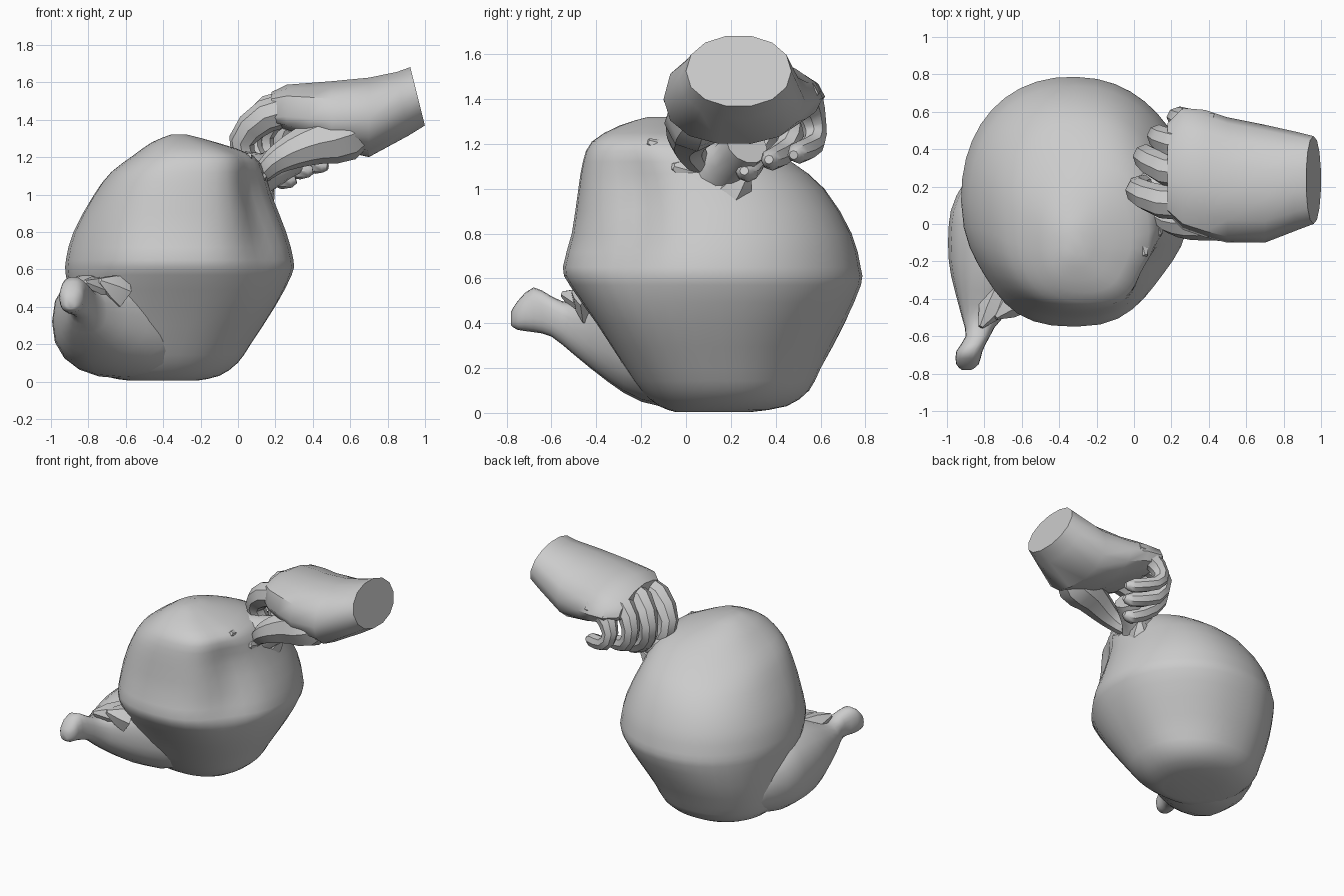
import bpy, bmesh
from math import sin, cos, pi, exp, atan2
from mathutils import Vector as V

if "Cube" in bpy.data.objects:
    bpy.data.objects.remove(bpy.data.objects["Cube"])


def smooth(rows, steps):
    """Catmull-Rom interpolation of rows of numbers."""
    out = []
    for i in range(len(rows) - 1):
        a, b, c, d = (rows[max(0, min(len(rows) - 1, i + k))] for k in (-1, 0, 1, 2))
        for s in range(steps):
            t = s / steps
            out.append([q + .5 * t * (r - p + t * (2 * p - 5 * q + 4 * r - u + t * (3 * (q - r) + u - p)))
                        for p, q, r, u in zip(a, b, c, d)])
    return out + [list(rows[-1])]


def skin(name, rings, angle=40):
    """Join rings of points into a closed surface."""
    bm = bmesh.new()
    vr = [[bm.verts.new(p) for p in r] for r in rings]
    n = len(vr[0])
    for a, b in zip(vr, vr[1:]):
        for i in range(n):
            bm.faces.new((a[i], a[(i + 1) % n], b[(i + 1) % n], b[i]))
    bm.faces.new(vr[0])
    bm.faces.new(vr[-1])
    bmesh.ops.recalc_face_normals(bm, faces=bm.faces)
    me = bpy.data.meshes.new(name)
    bm.to_mesh(me)
    bm.free()
    ob = bpy.data.objects.new(name, me)
    bpy.context.collection.objects.link(ob)
    bpy.ops.object.select_all(action='DESELECT')
    ob.select_set(True)
    bpy.context.view_layer.objects.active = ob
    bpy.ops.object.shade_smooth_by_angle(angle=angle * pi / 180)
    return ob


def oval(n, power, k):
    a = 2 * pi * k / n
    f = lambda c: (abs(c) ** (2 / power)) * (1 if c > 0 else -1)
    return f(cos(a)), f(sin(a))


def tube(name, rows, sides=8, steps=2):
    """Round tube through rows of x, y, z, radius with rounded-off tips."""
    rows = smooth(rows, steps)
    pts = [V(r[:3]) for r in rows]
    rings = []
    for i, p in enumerate(pts):
        d = (pts[min(i + 1, len(pts) - 1)] - pts[max(i - 1, 0)]).normalized()
        u = d.cross(V((.05, 1, .1))).normalized()
        w = d.cross(u)
        rings.append([p + rows[i][3] * (u * cos(2 * pi * k / sides) + w * sin(2 * pi * k / sides))
                      for k in range(sides)])
    return skin(name, rings)


def bump(v, centre, width):
    return exp(-((v - centre) / width) ** 2)


# sack body: height, x range, y range; dents and bulges by (angle, width, height, width, amount)
body = [(0.005, -.58, -.22, -.05, .3), (.03, -.72, -.1, -.12, .45), (.1, -.82, 0, -.2, .55),
        (.2, -.86, .07, -.27, .6), (.4, -.89, .2, -.4, .7), (.57, -.92, .29, -.52, .78),
        (.65, -.92, .3, -.55, .78), (.8, -.88, .26, -.51, .74), (1.0, -.77, .18, -.48, .62),
        (1.12, -.68, .14, -.46, .48), (1.21, -.56, .08, -.42, .32), (1.28, -.46, -.12, -.3, .13),
        (1.32, -.36, -.27, -.17, -.03)]
dents = [(-.6, .3, 1.0, .27, -.14), (-.75, .4, .68, .2, -.09), (-2.5, .35, .65, .25, -.06),
         (.8, .5, .25, .25, -.05), (.8, .5, .65, .25, -.025), (2.2, .6, .36, .17, .05),
         (2.2, .6, 1.15, .12, -.07)]
rings = []
for z, x0, x1, y0, y1 in smooth(body, 2):
    ring = []
    for k in range(40):
        c, s = oval(40, 2.4 if k > 20 else 2.2, k)
        ang = atan2(s, c)
        g = 1 + sum(m * bump(ang, a, aw) * bump(z, h, hw) for a, aw, h, hw, m in dents)
        ring.append(((x0 + x1) / 2 + (x1 - x0) / 2 * c * g, (y0 + y1) / 2 + (y1 - y0) / 2 * s * g, z))
    rings.append(ring)
skin("sack_body", rings, 60)

# tied corner of the sack: y, x range, z range
corner = [(.4, -.8, -.4, .12, .4), (.15, -.95, -.2, .03, .58), (0, -.99, -.2, .015, .62),
          (-.2, -.99, -.28, .05, .6), (-.35, -.96, -.48, .14, .55), (-.5, -.92, -.7, .26, .49),
          (-.6, -.9, -.77, .34, .52), (-.68, -.95, -.81, .36, .56), (-.75, -.95, -.83, .37, .5),
          (-.78, -.92, -.87, .39, .45)]
skin("sack_corner", [[((a + b) / 2 + (b - a) / 2 * c, y, (e + f) / 2 + (f - e) / 2 * s)
                      for c, s in (oval(20, 2.4, k) for k in range(20))]
                     for y, a, b, e, f in smooth(corner, 2)], 60)

# gathered cloth at the neck, and small ruffles
tube("sack_neck", [(-.12, .1, .98, .26), (0, .13, 1.06, .19), (.08, .16, 1.1, .14),
                   (.17, .21, 1.13, .1), (.28, .27, 1.2, .1)], 12)
ruffles = [((.0, .04, 1.1), (.06, -.17, 1.21)), ((.06, .05, 1.06), (.14, -.06, 1.1)),
           ((.1, .2, .97), (.18, .28, 1.08)), ((-.72, -.38, .47), (-.82, -.55, .53)),
           ((-.64, -.4, .48), (-.74, -.5, .54))]
for i, (a, b) in enumerate(ruffles):
    m = [(p + q) / 2 for p, q in zip(a, b)]
    tube(f"cloth_ruffle_{i + 1}", [(*a, .1), (*m, .07), (*b, .015)], 6, 1)

# forearm and palm: x, y range, z range, lean of the cut
palm = [(.96, 0, .47, 1.365, 1.685, -.04), (.88, -.03, .49, 1.31, 1.66, -.03),
        (.7, -.1, .53, 1.2, 1.63, 0), (.5, -.1, .57, 1.25, 1.61, 0), (.38, -.07, .61, 1.31, 1.6, 0),
        (.26, -.03, .62, 1.36, 1.59, 0), (.18, .05, .54, 1.41, 1.55, 0)]
rings = []
for x, a, b, e, f, lean in palm:
    ring = []
    for k in range(14):
        c, s = oval(14, 2.1, k)
        drop = -.1 * max(0, c) * max(0, .9 - x)
        if s < .1 and c < 0:
            drop += .1 * c * max(0, .85 - x)
        ring.append((x + lean * s, (a + b) / 2 + (b - a) / 2 * c,
                     (e + f) / 2 + (f - e) / 2 * s + drop))
    rings.append(ring)
skin("palm_and_wrist", rings)

# fingers curled round the neck
fingers = {
    "index_finger": [(.36, .11, 1.47, .09), (.15, .12, 1.42, .09), (.02, .18, 1.29, .07),
                     (.06, .2, 1.16, .062), (.15, .19, 1.07, .055), (.19, .19, 1.05, .02)],
    "middle_finger": [(.36, .27, 1.48, .09), (.17, .29, 1.45, .085), (.06, .36, 1.31, .068),
                      (.11, .32, 1.17, .06), (.25, .27, 1.08, .055), (.31, .26, 1.08, .02)],
    "ring_finger": [(.38, .42, 1.46, .09), (.21, .43, 1.43, .08), (.13, .47, 1.31, .062),
                    (.18, .45, 1.18, .056), (.34, .38, 1.13, .05), (.4, .37, 1.13, .02)],
    "little_finger": [(.42, .52, 1.42, .07), (.3, .54, 1.4, .072), (.23, .57, 1.29, .056),
                      (.28, .57, 1.2, .05), (.42, .5, 1.16, .05), (.48, .48, 1.15, .02)],
    "thumb": [(.74, .1, 1.4, .06), (.58, .05, 1.32, .14), (.42, .03, 1.28, .12), (.29, .01, 1.23, .095),
              (.19, .02, 1.17, .07), (.13, .06, 1.11, .05), (.1, .09, 1.09, .02)]}
for name, rows in fingers.items():
    tube(name, rows)
